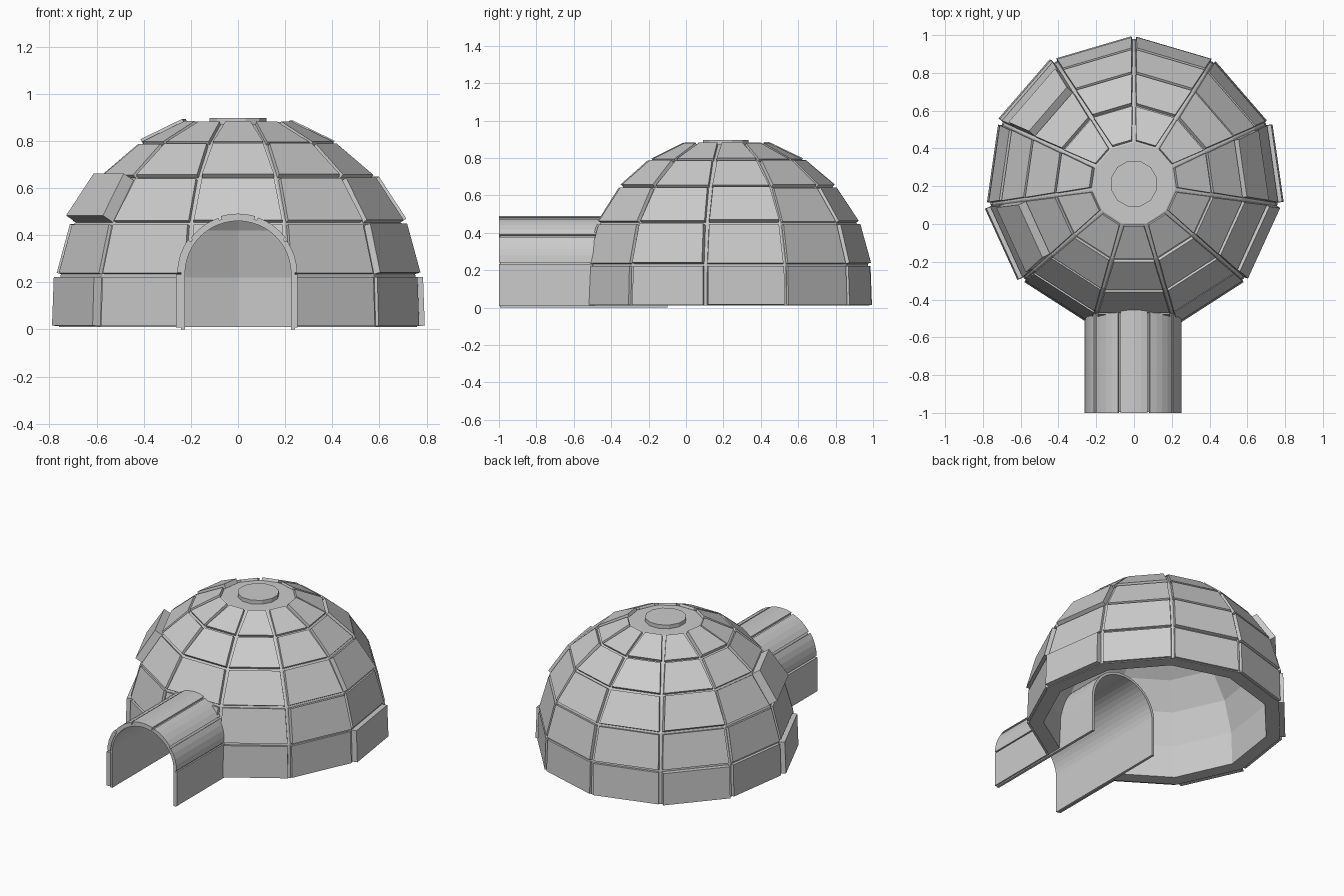
import bpy, bmesh, math, random
from mathutils import Vector

if "Cube" in bpy.data.objects:
    bpy.data.objects.remove(bpy.data.objects["Cube"])

random.seed(4)
N = 11                      # sides of the dome
CY = 0.213                  # dome centre in y
RINGS = [(0.768, 0.01), (0.76, 0.23), (0.70, 0.45), (0.575, 0.64), (0.41, 0.78), (0.22, 0.872)]
INNER = [(0.68, 0.01), (0.67, 0.22), (0.61, 0.42), (0.50, 0.58), (0.35, 0.70), (0.19, 0.78)]
ARCH_Z = 0.235              # spring line of the tunnel arch


def finish(name, bm):
    bmesh.ops.recalc_face_normals(bm, faces=bm.faces)
    me = bpy.data.meshes.new(name)
    bm.to_mesh(me)
    bm.free()
    ob = bpy.data.objects.new(name, me)
    bpy.context.collection.objects.link(ob)
    return ob


def ring_point(r, z, k):
    a = math.radians(-90) + math.tau * (k - 0.5) / N
    return Vector((r * math.cos(a), CY + r * math.sin(a), z))


def add_solid(bm, bottom, top):
    a = [bm.verts.new(p) for p in bottom]
    b = [bm.verts.new(p) for p in top]
    bm.faces.new(a[::-1])
    bm.faces.new(b)
    n = len(a)
    for i in range(n):
        bm.faces.new((a[i], a[(i + 1) % n], b[(i + 1) % n], b[i]))


def add_prism(bm, pts, y0, y1):
    add_solid(bm, [(x, y0, z) for x, z in pts], [(x, y1, z) for x, z in pts])


def arc(r, a0, a1, n):
    return [(r * math.cos(math.radians(a0 + (a1 - a0) * i / n)),
             ARCH_Z + r * math.sin(math.radians(a0 + (a1 - a0) * i / n))) for i in range(n + 1)]


# Hollow dome shell: outer and inner skins joined by the rim
bm = bmesh.new()
outer = [[bm.verts.new(ring_point(r, z, k)) for k in range(N)] for r, z in RINGS]
inner = [[bm.verts.new(ring_point(r, z, k)) for k in range(N)] for r, z in INNER]
loops = inner[::-1] + outer
for lo, hi in zip(loops, loops[1:]):
    for k in range(N):
        j = (k + 1) % N
        bm.faces.new((lo[k], lo[j], hi[j], hi[k]))
bm.faces.new(outer[-1])
bm.faces.new(inner[-1])
shell = finish("dome_shell", bm)

# Snow blocks on each dome cell, a few pushed further out: (ring, side)
RAISED = {(0, 9): 0.036, (2, 9): 0.055, (0, 3): 0.034, (0, 7): 0.032, (2, 7): 0.055,
          (4, 8): 0.028, (1, 2): 0.03, (2, 3): 0.03}
bm = bmesh.new()
for i in range(5):
    for k in range(N):
        if k == 0 and i == 0:
            continue        # doorway
        (r0, z0), (r1, z1) = RINGS[i], RINGS[i + 1]
        q = [ring_point(r0, z0, k), ring_point(r0, z0, k + 1),
             ring_point(r1, z1, k + 1), ring_point(r1, z1, k)]
        nrm = (q[1] - q[0]).cross(q[3] - q[0]).normalized()
        gap = 0.009
        side = (q[1] - q[0]).normalized() * gap
        up = ((q[2] + q[3]) - (q[0] + q[1])).normalized() * gap
        q = [q[0] + side + up * 0.5, q[1] - side + up * 0.5, q[2] - side - up, q[3] + side - up]
        h = RAISED.get((i, k), random.uniform(0.013, 0.022))
        add_solid(bm, [p - nrm * 0.01 for p in q], [p + nrm * h for p in q])
blocks = finish("dome_blocks", bm)

# Doorway cut through shell and blocks
bm = bmesh.new()
add_prism(bm, [(0.235, -0.1)] + arc(0.235, 0, 180, 24) + [(-0.235, -0.1)], -1.2, -0.1)
cutter = finish("doorway_cutter", bm)
cutter.hide_render = True
for ob in (shell, blocks):
    mod = ob.modifiers.new("doorway", 'BOOLEAN')
    mod.operation = 'DIFFERENCE'
    mod.solver = 'EXACT'
    mod.object = cutter
    bpy.context.view_layer.objects.active = ob
    bpy.ops.object.modifier_apply(modifier="doorway")
bpy.data.objects.remove(cutter)

# Cap disc on top
bm = bmesh.new()
circle = [(0.125 * math.cos(math.tau * i / 12 + 0.26), CY + 0.125 * math.sin(math.tau * i / 12 + 0.26))
          for i in range(12)]
add_solid(bm, [(x, y, 0.86) for x, y in circle], [(x, y, 0.897) for x, y in circle])
finish("top_cap", bm)

# Tunnel lining, running on into the dome
bm = bmesh.new()
path_out = [(0.242, 0)] + arc(0.242, 0, 180, 24) + [(-0.242, 0)]
path_in = [(0.225, 0)] + arc(0.225, 0, 180, 24) + [(-0.225, 0)]
rings = [[[bm.verts.new((x, y, z)) for x, z in p] for p in (path_out, path_in)] for y in (-0.995, -0.1)]
(fo, fi), (bo, bi) = rings
for a, b in ((fo, bo), (fi, bi), (fo, fi), (bo, bi)):
    for i in range(len(a) - 1):
        bm.faces.new((a[i], a[i + 1], b[i + 1], b[i]))
for i in (0, -1):
    bm.faces.new((fo[i], bo[i], bi[i], fi[i]))
finish("tunnel_lining", bm)

# Raised tunnel blocks: five around the arch, one on each wall
bm = bmesh.new()
for s, h in enumerate((0.251, 0.254, 0.256, 0.252, 0.258)):
    a0, a1 = 36 * s + 1.5, 36 * s + 34.5
    add_prism(bm, arc(0.235, a0, a1, 4) + arc(h, a1, a0, 4), -1.0, -0.44)
for s, w in ((1, 0.252), (-1, 0.262)):
    add_prism(bm, [(s * 0.236, 0.008), (s * w, 0.008), (s * w, 0.232), (s * 0.236, 0.232)], -1.0, -0.5)
finish("tunnel_blocks", bm)
